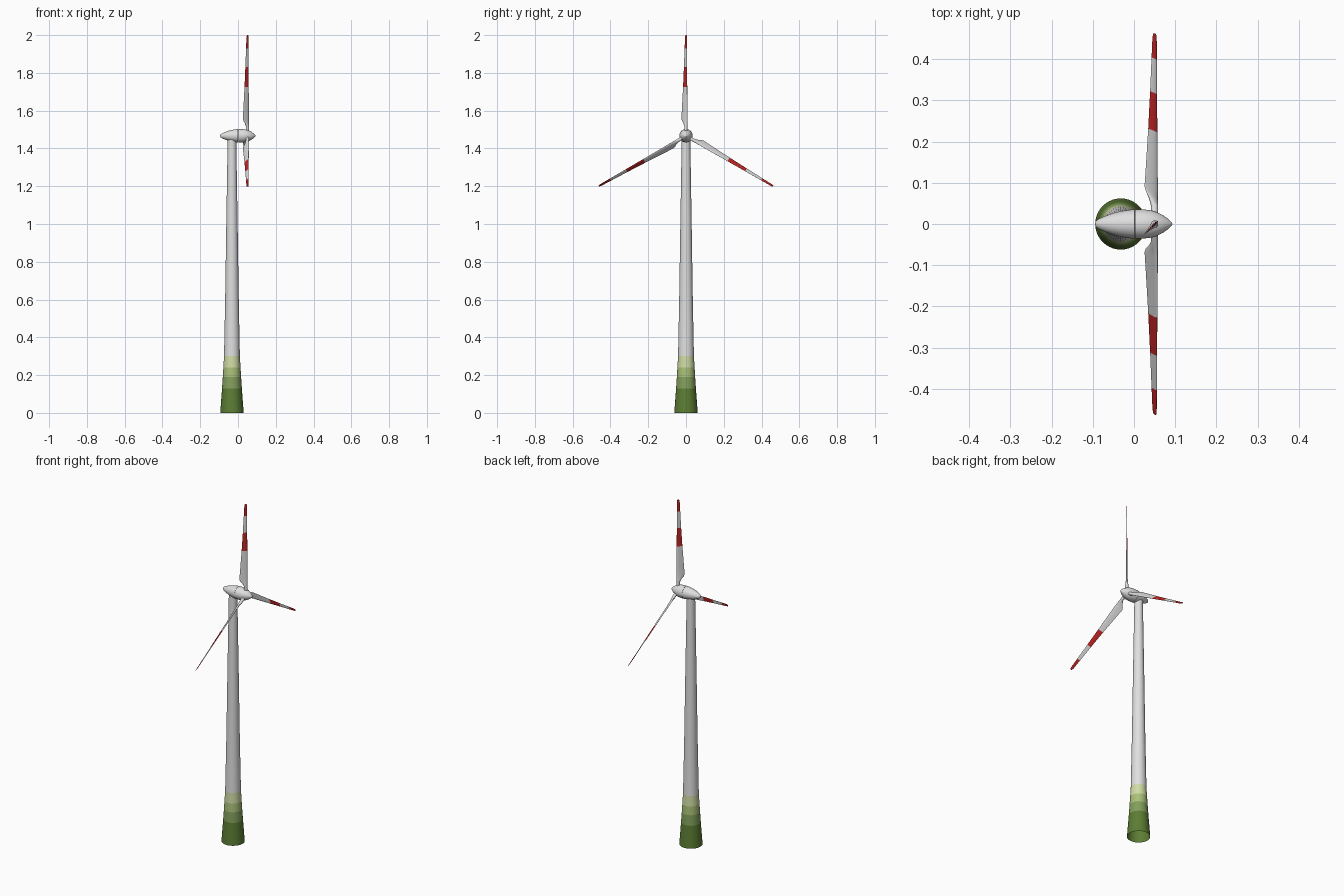
import bpy, bmesh, math
from mathutils import Matrix, Vector

if "Cube" in bpy.data.objects:
    bpy.data.objects.remove(bpy.data.objects["Cube"])


def material(name, rgb):
    m = bpy.data.materials.new(name)
    m.diffuse_color = (*rgb, 1)
    m.use_nodes = True
    m.node_tree.nodes["Principled BSDF"].inputs["Base Color"].default_value = m.diffuse_color
    return m


WHITE = material("light_grey", (0.74, 0.74, 0.74))
RED = material("signal_red", (0.56, 0.02, 0.02))
GREENS = [material("dark_green", (0.107, 0.205, 0.034)),
          material("mid_green", (0.223, 0.342, 0.107)),
          material("light_green", (0.402, 0.527, 0.188)),
          material("pale_green", (0.631, 0.716, 0.376))]


def loft(name, rings, mats, band_mats, cap_start=True, cap_end=True):
    """Skin a list of equal-length rings; band_mats gives a slot per band."""
    bm = bmesh.new()
    loops = [[bm.verts.new(p) for p in ring] for ring in rings]
    n = len(loops[0])
    for k in range(len(loops) - 1):
        for i in range(n):
            j = (i + 1) % n
            f = bm.faces.new((loops[k][i], loops[k][j], loops[k + 1][j], loops[k + 1][i]))
            f.material_index = band_mats[k]
    if cap_start:
        bm.faces.new(loops[0][::-1]).material_index = band_mats[0]
    if cap_end:
        bm.faces.new(loops[-1]).material_index = band_mats[-1]
    bmesh.ops.recalc_face_normals(bm, faces=bm.faces)
    me = bpy.data.meshes.new(name)
    bm.to_mesh(me)
    bm.free()
    for m in mats:
        me.materials.append(m)
    ob = bpy.data.objects.new(name, me)
    bpy.context.collection.objects.link(ob)
    bpy.ops.object.select_all(action='DESELECT')
    ob.select_set(True)
    bpy.context.view_layer.objects.active = ob
    bpy.ops.object.shade_smooth_by_angle(angle=math.radians(40))
    return ob


def circle(n):
    return [(math.cos(2 * math.pi * i / n), math.sin(2 * math.pi * i / n)) for i in range(n)]


# Tower: tapered tube with four green bands at the foot
TOWER_X = -0.032
tower = [(0, .062), (.13, .0525), (.19, .0485), (.24, .0455), (.30, .042),
         (.60, .036), (1.0, .030), (1.40, .0235), (1.452, .0225)]
loft("tower", [[(TOWER_X + r * c, r * s, z) for c, s in circle(40)] for z, r in tower],
     GREENS + [WHITE], [0, 1, 2, 3, 4, 4, 4, 4], cap_start=False)

# Nacelle and spinner: one egg-shaped body split at the rotor joint
HUB_Z = 1.467


def body(name, profile):
    rings = [[(x, r * c, HUB_Z + r * s) for c, s in circle(36)] for x, r in profile]
    loft(name, rings, [WHITE], [0] * (len(profile) - 1))


body("nacelle", [(-.094, .004), (-.092, .008), (-.085, .0125), (-.07, .0195), (-.05, .0265),
                 (-.03, .0315), (-.01, .0345), (.001, .0352)])
body("spinner", [(.002, .0352), (.02, .0355), (.04, .0335), (.055, .029), (.07, .0215),
                 (.080, .0145), (.088, .0075), (.092, .003), (.093, .001)])

# Blade sections: radius, leading edge offset, chord, thickness
sections = [(.015, -.009, .018, .018), (.050, -.009, .018, .017), (.066, -.0095, .028, .015),
            (.080, -.010, .040, .013), (.092, -.0105, .045, .012), (.15, -.010, .040, .010),
            (.258, -.009, .031, .008), (.365, -.008, .0235, .006), (.462, -.0075, .018, .005),
            (.520, -.007, .0145, .004), (.530, -.006, .011, .003), (.533, -.004, .007, .002)]
bands = [1 if .25 < s[0] < .36 or s[0] > .46 else 0 for s in sections[:-1]]
chord_dir = Vector((-1, -1, 0)).normalized()
thick_dir = Vector((1, -1, 0)).normalized()


def blade_ring(r, lead, chord, thick):
    pts = []
    sharp = min(1, max(0, (r - .05) / .04))      # round root to pointed trailing edge
    for c, s in circle(20):
        u = (1 - c) / 2
        t = s * thick / 2 * (1 - sharp * .75 * u)
        pts.append(chord_dir * (lead + chord * u) + thick_dir * t + Vector((0, 0, r)))
    return pts


# Three blades around the hub
for i, label in enumerate(("top", "left", "right")):
    ob = loft("blade_" + label, [blade_ring(*s) for s in sections], [WHITE, RED], bands)
    ob.data.transform(Matrix.Translation((.05, 0, HUB_Z)) @ Matrix.Rotation(math.radians(120 * i), 4, 'X'))
